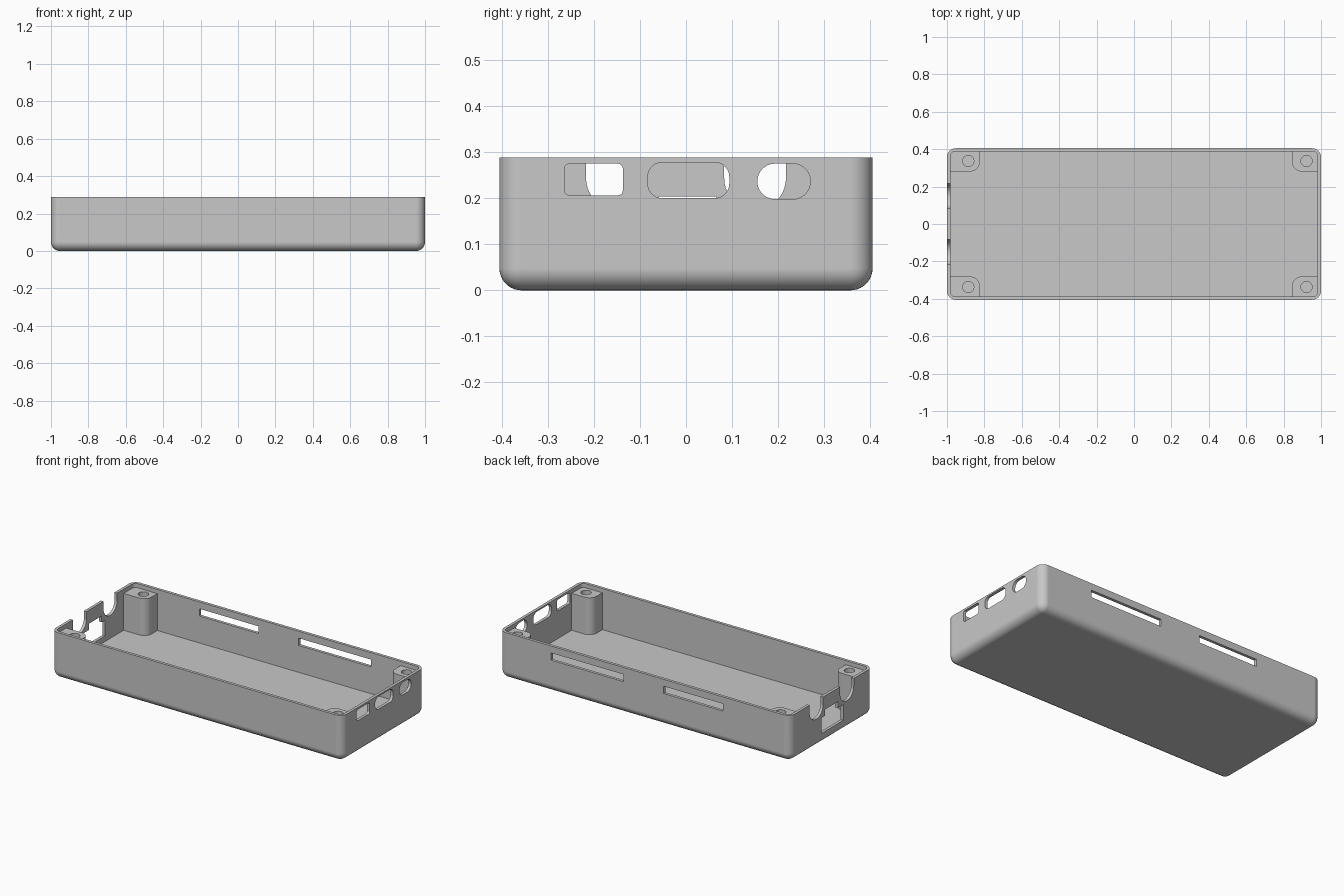
import bpy, bmesh, math
from mathutils import Vector

cube = bpy.data.objects.get("Cube")
if cube:
    bpy.data.objects.remove(cube, do_unlink=True)

grey = bpy.data.materials.new("light grey plastic")
grey.use_nodes = True
colour = (0.58, 0.58, 0.58, 1)
grey.diffuse_color = colour
grey.node_tree.nodes["Principled BSDF"].inputs["Base Color"].default_value = colour


def add_object(name, bm):
    bmesh.ops.recalc_face_normals(bm, faces=bm.faces)
    mesh = bpy.data.meshes.new(name)
    bm.to_mesh(mesh)
    bm.free()
    mesh.materials.append(grey)
    obj = bpy.data.objects.new(name, mesh)
    bpy.context.collection.objects.link(obj)
    return obj


def outline(u0, u1, v0, v1, radii, steps=10):
    """Rectangle with its own radius at each corner, counter-clockwise."""
    points = []
    corners = ((u0, v0, 1, 1), (u1, v0, -1, 1), (u1, v1, -1, -1), (u0, v1, 1, -1))
    for i, (u, v, su, sv) in enumerate(corners):
        r = radii[i]
        for k in range(steps + 1 if r else 1):
            a = math.pi + math.pi / 2 * (i + k / steps)
            p = Vector((u + su * r + r * math.cos(a), v + sv * r + r * math.sin(a))) if r else Vector((u, v))
            if all((p - q).length > 1e-4 for q in points):
                points.append(p)
    return points


def prism(name, points, place, low, high):
    """Extrude an outline; place turns (u, v, depth) into x, y, z."""
    bm = bmesh.new()
    rings = [[bm.verts.new(place(p.x, p.y, d)) for p in points] for d in (low, high)]
    bm.faces.new(rings[0])
    bm.faces.new(rings[1])
    n = len(points)
    for i in range(n):
        j = (i + 1) % n
        bm.faces.new((rings[0][i], rings[0][j], rings[1][j], rings[1][i]))
    return add_object(name, bm)


def cut(target, cutter):
    cutter.hide_render = True
    mod = target.modifiers.new("cut", 'BOOLEAN')
    mod.operation = 'DIFFERENCE'
    mod.solver = 'EXACT'
    mod.object = cutter
    bpy.context.view_layer.objects.active = target
    bpy.ops.object.modifier_apply(modifier=mod.name)
    bpy.data.objects.remove(cutter, do_unlink=True)


def smooth(obj):
    bpy.ops.object.select_all(action='DESELECT')
    obj.select_set(True)
    bpy.context.view_layer.objects.active = obj
    bpy.ops.object.shade_smooth_by_angle(angle=math.radians(30))
    obj.modifiers.new("flat walls", 'WEIGHTED_NORMAL').keep_sharp = True


def along_x(u, v, d):
    return (d, u, v)


def along_y(u, v, d):
    return (u, d, v)


def along_z(u, v, d):
    return (u, v, d)


# Outer block with rounded base and upright corners
HX, HY, HEIGHT, FLOOR, WALL = 1.0, 0.405, 0.288, 0.033, 0.018
bm = bmesh.new()
bmesh.ops.create_cube(bm, size=1)
for v in bm.verts:
    v.co = (v.co.x * 2 * HX, v.co.y * 2 * HY, (v.co.z + 0.5) * HEIGHT)
edges = [e for e in bm.edges if min(v.co.z for v in e.verts) < 0.01]
bmesh.ops.bevel(bm, geom=edges, offset=0.048, segments=10, profile=0.5, affect='EDGES')
case = add_object("open_case", bm)

# Hollow inside
ix, iy = HX - WALL, HY - WALL
cut(case, prism("cavity", outline(-ix, ix, -iy, iy, [0.025] * 4), along_z, FLOOR, 0.5))

# Openings in the +x end: rectangle, wide slot, round-ended slot
for y0, y1, z0, z1, r in ((-0.264, -0.137, 0.206, 0.275, 0.012),
                          (-0.083, 0.094, 0.2, 0.278, 0.032),
                          (0.155, 0.27, 0.198, 0.275, 0.038)):
    cut(case, prism("port", outline(y0, y1, z0, z1, [r] * 4), along_x, 0.96, 1.1))

# Two U notches in the -x end
for y in (-0.15, 0.15):
    r = 0.067
    cut(case, prism("notch", outline(y - r, y + r, 0.176, 0.4, (r, r, 0, 0)), along_x, -1.1, -0.96))

# Stepped socket opening in the -x end
for y0, y1, z0, z1 in ((-0.115, 0.1, 0.068, 0.165), (-0.06, 0.065, 0.1, 0.204)):
    cut(case, prism("socket", outline(y0, y1, z0, z1, [0] * 4), along_x, -1.1, -0.96))

# Two long vents in the back wall
for x0, x1 in ((-0.537, -0.13), (0.145, 0.643)):
    cut(case, prism("vent", outline(x0, x1, 0.2, 0.245, [0] * 4), along_y, 0.36, 0.5))
smooth(case)

# Screw posts in the four corners, each with a blind hole
for sx, x0, hx, side in ((-1, 0.825, 0.886, "right"), (1, 0.845, 0.922, "left")):
    for sy, end in ((-1, "front"), (1, "back")):
        def corner(u, v, d, sx=sx, sy=sy):
            return (sx * u, sy * v, d)
        shape = outline(x0, 0.99, 0.281, 0.395, (0.05, 0, 0.035, 0))
        post = prism(f"screw_post_{end}_{side}", shape, corner, 0.025, 0.262)
        hole = outline(hx - 0.03, hx + 0.03, 0.307, 0.367, [0.03] * 4)
        cut(post, prism("hole", hole, corner, 0.06, 0.4))
        smooth(post)
